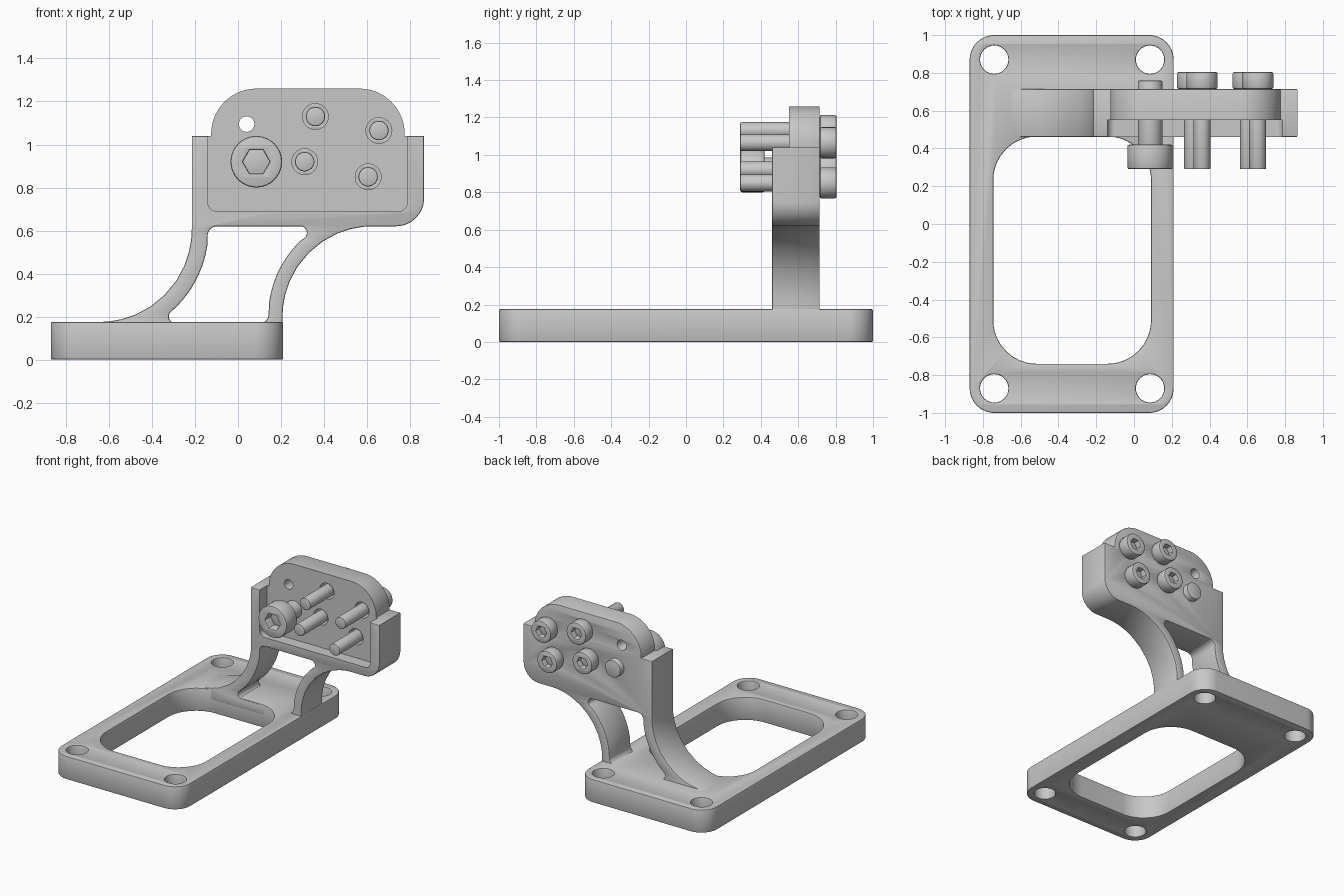
import bpy, bmesh
from math import pi, sin, cos, tan, radians
from mathutils import Vector, Matrix

cube = bpy.data.objects.get("Cube")
if cube:
    bpy.data.objects.remove(cube, do_unlink=True)

grey = bpy.data.materials.new("machined grey")
grey.use_nodes = True
colour = (0.58, 0.58, 0.58, 1)
grey.diffuse_color = colour
grey.node_tree.nodes["Principled BSDF"].inputs["Base Color"].default_value = colour


def circle(x, y, r, n=32):
    return [(x + r * cos(2 * pi * i / n), y + r * sin(2 * pi * i / n)) for i in range(n)]


def arc(x, y, r, start, end, n=7):
    steps = [radians(start + (end - start) * i / n) for i in range(n + 1)]
    return [(x + r * cos(a), y + r * sin(a), 0) for a in steps]


def fillet(corners, n=10):
    """Closed outline whose (x, y, radius) corners are rounded."""
    out = []
    for i, (x, y, r) in enumerate(corners):
        p = Vector((x, y))
        if r == 0:
            out.append((x, y))
            continue
        a = (Vector(corners[i - 1][:2]) - p).normalized()
        b = (Vector(corners[(i + 1) % len(corners)][:2]) - p).normalized()
        half = a.angle(b) / 2
        centre = p + (a + b).normalized() * (r / sin(half))
        t = r / tan(half)
        u, v = p + a * t - centre, p + b * t - centre
        for k in range(n + 1):
            out.append(tuple(centre + u.lerp(v, k / n).normalized() * r))
    return out


def rounded_rect(x0, x1, y0, y1, r):
    return fillet([(x0, y0, r), (x1, y0, r), (x1, y1, r), (x0, y1, r)])


def prism(name, loops, low, high, bevel=0.007, upright=True):
    """Extrude outlines (first outer, rest holes) along y, or along z if not upright."""
    cu = bpy.data.curves.new(name, 'CURVE')
    cu.dimensions, cu.fill_mode = '2D', 'BOTH'
    cu.extrude = (high - low) / 2 - bevel
    cu.bevel_depth, cu.offset, cu.bevel_resolution = bevel, -bevel, 1
    for loop in loops:
        sp = cu.splines.new('POLY')
        sp.points.add(len(loop) - 1)
        for pt, (x, y) in zip(sp.points, loop):
            pt.co = (x, y, 0, 1)
        sp.use_cyclic_u = True
    ob = bpy.data.objects.new(name, cu)
    bpy.context.collection.objects.link(ob)
    bpy.ops.object.select_all(action='DESELECT')
    ob.select_set(True)
    bpy.context.view_layer.objects.active = ob
    bpy.ops.object.convert(target='MESH')
    ob = bpy.context.view_layer.objects.active
    mid = (low + high) / 2
    if upright:
        move = Matrix.Translation((0, mid, 0)) @ Matrix.Rotation(pi / 2, 4, 'X')
    else:
        move = Matrix.Translation((0, 0, mid))
    bm = bmesh.new()
    bm.from_mesh(ob.data)
    bmesh.ops.remove_doubles(bm, verts=bm.verts, dist=0.0001)
    bmesh.ops.transform(bm, matrix=move, verts=bm.verts)
    bmesh.ops.recalc_face_normals(bm, faces=bm.faces)
    bm.to_mesh(ob.data)
    bm.free()
    ob.data.materials.clear()
    ob.data.materials.append(grey)
    bpy.ops.object.shade_smooth_by_angle(angle=radians(30))
    return ob


# Base frame with rounded opening and four mounting holes
base_loops = [rounded_rect(-0.87, 0.21, -1, 1, 0.13),
              rounded_rect(-0.745, 0.09, -0.74, 0.463, 0.23)]
base_loops += [circle(x, y, 0.075) for x in (-0.74, 0.085) for y in (-0.87, 0.87)]
prism("base_frame", base_loops, 0, 0.175, upright=False)

# Screw positions on the upright plate
small_screws = [(0.36, 1.13), (0.655, 1.065), (0.31, 0.92), (0.605, 0.85)]

# Bracket: curved legs, side walls and rounded plate in one outline
outline = fillet([(-0.215, 1.04, 0), (-0.215, 0.175, 0.43), (-0.65, 0.175, 0),
                  (-0.65, 0.1, 0), (0.207, 0.1, 0), (0.207, 0.62, 0.42),
                  (0.865, 0.62, 0.13), (0.865, 1.04, 0), (0.775, 1.04, 0),
                  (0.775, 1.26, 0.21), (-0.125, 1.26, 0.21), (-0.125, 1.04, 0)])
window = fillet([(-0.14, 0.62, 0.045)] + arc(-0.645, 0.605, 0.508, -8, -45)
                + [(-0.37, 0.17, 0.03), (0.14, 0.17, 0.04)]
                + arc(0.63, 0.2, 0.49, 172, 135) + [(0.378, 0.62, 0.03)])
holes = [circle(x, z, 0.06) for x, z in small_screws] + [circle(0.04, 1.095, 0.036)]
bracket = prism("bracket", [outline, window] + holes, 0.46, 0.715)

# Recess the front of the plate between the side walls
cutter = prism("pocket_cutter", [rounded_rect(-0.14, 0.787, 0.69, 1.5, 0.04)], 0.2, 0.55, 0)
cutter.hide_render = True
cut = bracket.modifiers.new("pocket", 'BOOLEAN')
cut.operation, cut.solver, cut.object = 'DIFFERENCE', 'EXACT', cutter
bpy.ops.object.select_all(action='DESELECT')
bpy.context.view_layer.objects.active = bracket
bracket.select_set(True)
bpy.ops.object.modifier_apply(modifier=cut.name)
bpy.data.objects.remove(cutter, do_unlink=True)
bpy.ops.object.shade_smooth_by_angle(angle=radians(30))


def screw(name, x, z, head_r, shaft_r, hex_r, head, shaft):
    """Socket screw: the shaft end inside the head forms the socket floor."""
    prism(name + "_head", [circle(x, z, head_r), circle(x, z, hex_r, 6)], *head, bevel=0.01)
    prism(name + "_shaft", [circle(x, z, shaft_r)], *shaft)


# Four small screws with heads at the back, one large screw from the front
for i, (x, z) in enumerate(small_screws):
    screw(f"small_screw_{i + 1}", x, z, 0.083, 0.045, 0.042, (0.715, 0.805), (0.29, 0.76))
screw("large_screw", 0.085, 0.92, 0.12, 0.065, 0.062, (0.29, 0.42), (0.36, 0.76))
